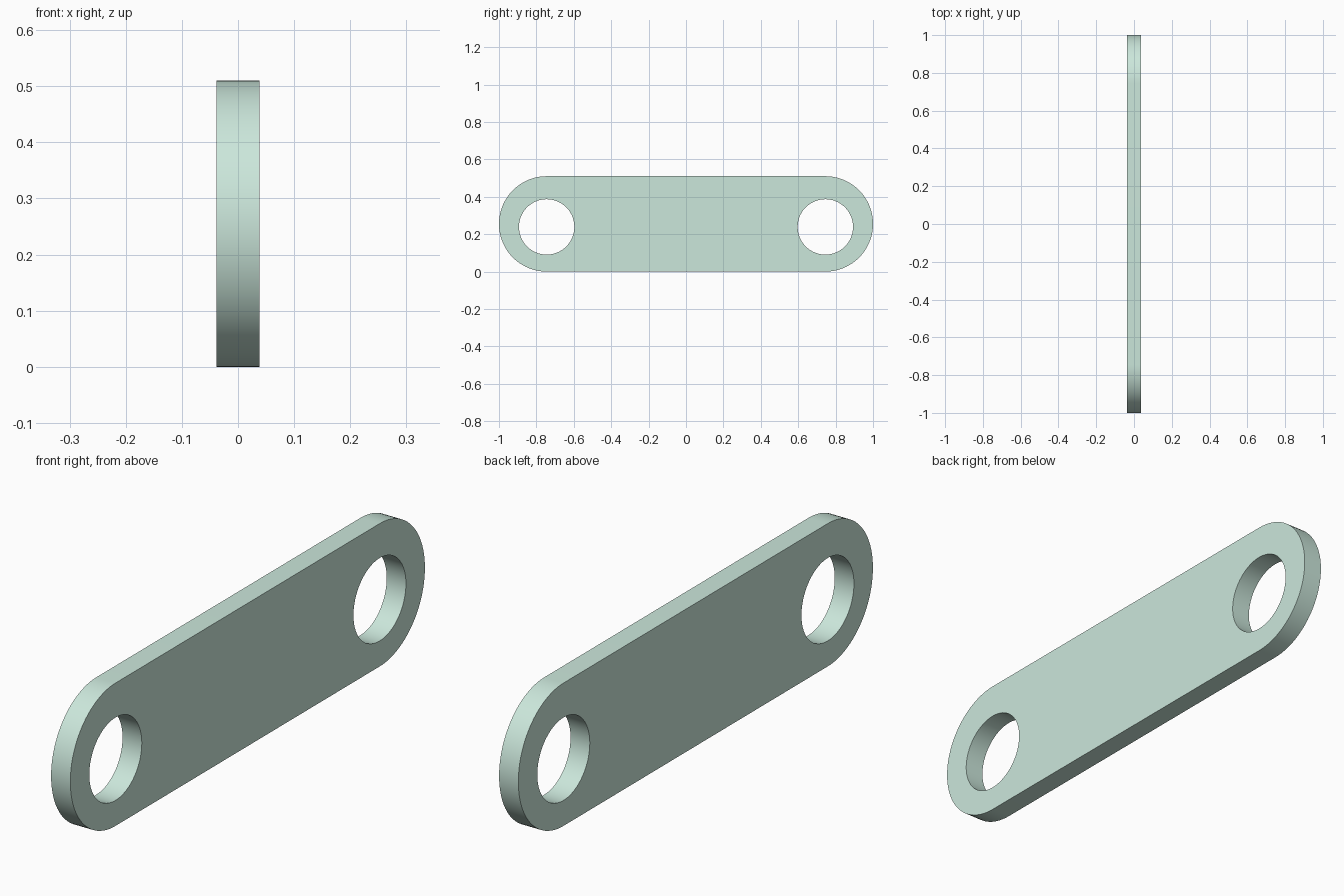
import bpy, bmesh
from math import sin, cos, pi, radians

if "Cube" in bpy.data.objects:
    bpy.data.objects.remove(bpy.data.objects["Cube"])

HALF_T = 0.038      # half thickness along x
END_R = 0.255       # radius of rounded ends
END_Y = 0.745       # centre of rounded ends and holes
HOLE_R, HOLE_Z = 0.148, 0.239
SEG = 48            # segments per half circle


def arc(cy, cz, r, start, sweep, count):
    return [(cy + r * cos(start + sweep * i / count),
             cz + r * sin(start + sweep * i / count)) for i in range(count + 1)]


def add_loop(bm, points):
    verts = [bm.verts.new((-HALF_T, y, z)) for y, z in points]
    return [bm.edges.new((v, verts[i - 1])) for i, v in enumerate(verts)]


bm = bmesh.new()

# Stadium outline and one hole at each end
outline = (arc(END_Y, END_R, END_R, -pi / 2, pi, SEG)
           + arc(-END_Y, END_R, END_R, pi / 2, pi, SEG))
edges = add_loop(bm, outline)
for side in (-1, 1):
    edges += add_loop(bm, arc(side * END_Y, HOLE_Z, HOLE_R, 0, 2 * pi, 2 * SEG)[:-1])

# Fill the profile and extrude it to the plate thickness
bmesh.ops.triangle_fill(bm, edges=edges, use_beauty=True, normal=(1, 0, 0))
ext = bmesh.ops.extrude_face_region(bm, geom=bm.faces[:], use_keep_orig=True)
moved = [g for g in ext["geom"] if isinstance(g, bmesh.types.BMVert)]
bmesh.ops.translate(bm, verts=moved, vec=(2 * HALF_T, 0, 0))
bmesh.ops.recalc_face_normals(bm, faces=bm.faces[:])

mesh = bpy.data.meshes.new("link_plate")
bm.to_mesh(mesh)
bm.free()
plate = bpy.data.objects.new("link_plate", mesh)
bpy.context.collection.objects.link(plate)

# Pale green finish
mat = bpy.data.materials.new("pale_green")
mat.diffuse_color = (0.60, 0.80, 0.71, 1)
mat.use_nodes = True
mat.node_tree.nodes["Principled BSDF"].inputs["Base Color"].default_value = mat.diffuse_color
mesh.materials.append(mat)

bpy.context.view_layer.objects.active = plate
plate.select_set(True)
bpy.ops.object.shade_smooth_by_angle(angle=radians(30))
